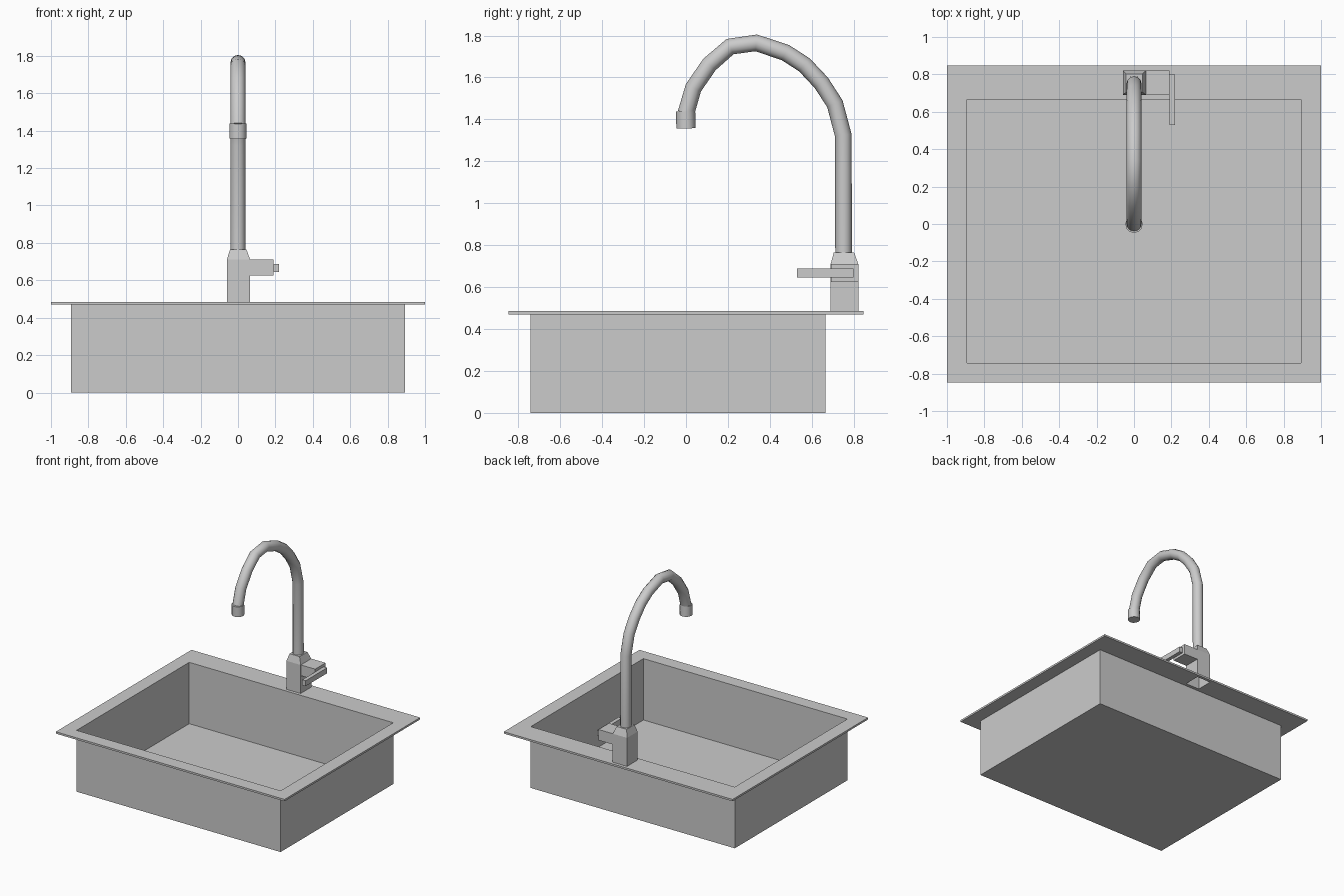
import bpy, bmesh, math
from mathutils import Vector

if "Cube" in bpy.data.objects:
    bpy.data.objects.remove(bpy.data.objects["Cube"])


def finish(name, bm, smooth=False):
    bmesh.ops.remove_doubles(bm, verts=bm.verts, dist=1e-5)
    bmesh.ops.recalc_face_normals(bm, faces=bm.faces)
    me = bpy.data.meshes.new(name)
    bm.to_mesh(me)
    bm.free()
    ob = bpy.data.objects.new(name, me)
    bpy.context.collection.objects.link(ob)
    if smooth:
        bpy.ops.object.select_all(action='DESELECT')
        ob.select_set(True)
        bpy.context.view_layer.objects.active = ob
        bpy.ops.object.shade_smooth_by_angle(angle=math.radians(40))
    return ob


def loft(name, rings, cap_start=True, cap_end=True, smooth=False):
    """Skin a list of closed rings of points."""
    bm = bmesh.new()
    vs = [[bm.verts.new(p) for p in r] for r in rings]
    n = len(vs[0])
    for a, b in zip(vs, vs[1:]):
        for i in range(n):
            j = (i + 1) % n
            bm.faces.new((a[i], a[j], b[j], b[i]))
    if cap_start:
        bm.faces.new(vs[0][::-1])
    if cap_end:
        bm.faces.new(vs[-1])
    return finish(name, bm, smooth)


def rect(x0, x1, y0, y1, z):
    return [(x0, y0, z), (x1, y0, z), (x1, y1, z), (x0, y1, z)]


def box(name, x0, x1, y0, y1, z0, z1):
    return loft(name, [rect(x0, x1, y0, y1, z0), rect(x0, x1, y0, y1, z1)])


def tube(name, path, radii, sides=12):
    """Sweep a circle along a path of (y, z) points in the x = 0 plane."""
    pts = [Vector((0, y, z)) for y, z in path]
    rings = []
    for i, p in enumerate(pts):
        ins = (p - pts[i - 1]).normalized() if i else None
        out = (pts[i + 1] - p).normalized() if i < len(pts) - 1 else None
        t = ((ins or out) + (out or ins)).normalized()
        side = Vector((1, 0, 0))
        up = t.cross(side)
        rings.append([p + radii[i] * (math.cos(a) * side + math.sin(a) * up)
                      for a in (2 * math.pi * k / sides for k in range(sides))])
    return loft(name, rings, smooth=True)


# Basin: open-topped sheet
BX, BY0, BY1 = 0.892, -0.742, 0.665
RIM_Z, RIM_T = 0.485, 0.015
loft("basin", [rect(-BX, BX, BY0, BY1, 0),
               rect(-BX, BX, BY0, BY1, RIM_Z - RIM_T)], cap_end=False)

# Rim: flat plate with the basin opening and the tap hole left out
FX0, FX1, FY0, FY1 = -0.06, 0.065, 0.69, 0.822
xs = [-1, -BX, FX0, FX1, BX, 1]
ys = [-0.847, BY0, BY1, FY0, FY1, 0.847]
bm = bmesh.new()
for i in range(5):
    for j in range(5):
        opening = 1 <= i <= 3 and j == 1
        tap_hole = i == 2 and j == 3
        if not (opening or tap_hole):
            bm.faces.new([bm.verts.new(p) for p in
                          rect(xs[i], xs[i + 1], ys[j], ys[j + 1], RIM_Z)])
rim = finish("rim", bm)
if rim.data.polygons[0].normal.z < 0:
    rim.data.flip_normals()
mod = rim.modifiers.new("thickness", 'SOLIDIFY')
mod.thickness = RIM_T
mod.offset = -1

# Faucet body: hollow underneath, tapered shoulder
loft("faucet_body", [rect(FX0, FX1, FY0, FY1, RIM_Z),
                     rect(FX0, FX1, FY0, FY1, 0.71),
                     rect(-0.042, 0.045, 0.705, 0.802, 0.765)], cap_start=False)

# Handle arm and lever
box("handle_arm", FX1, 0.19, 0.692, FY1, 0.625, 0.71)
box("handle_lever", 0.19, 0.22, 0.53, 0.798, 0.645, 0.688)

# Gooseneck spout
neck = [(0.752, 0.76), (0.75, 1.325), (0.71, 1.475), (0.645, 1.575),
        (0.565, 1.66), (0.475, 1.718), (0.335, 1.765), (0.21, 1.747),
        (0.112, 1.662), (0.035, 1.55), (0.0, 1.43)]
tube("spout", neck, [0.04] * len(neck))

# Nozzle collar at the spout tip
tube("nozzle", [(-0.002, 1.438), (0.0, 1.357)], [0.046, 0.046])
